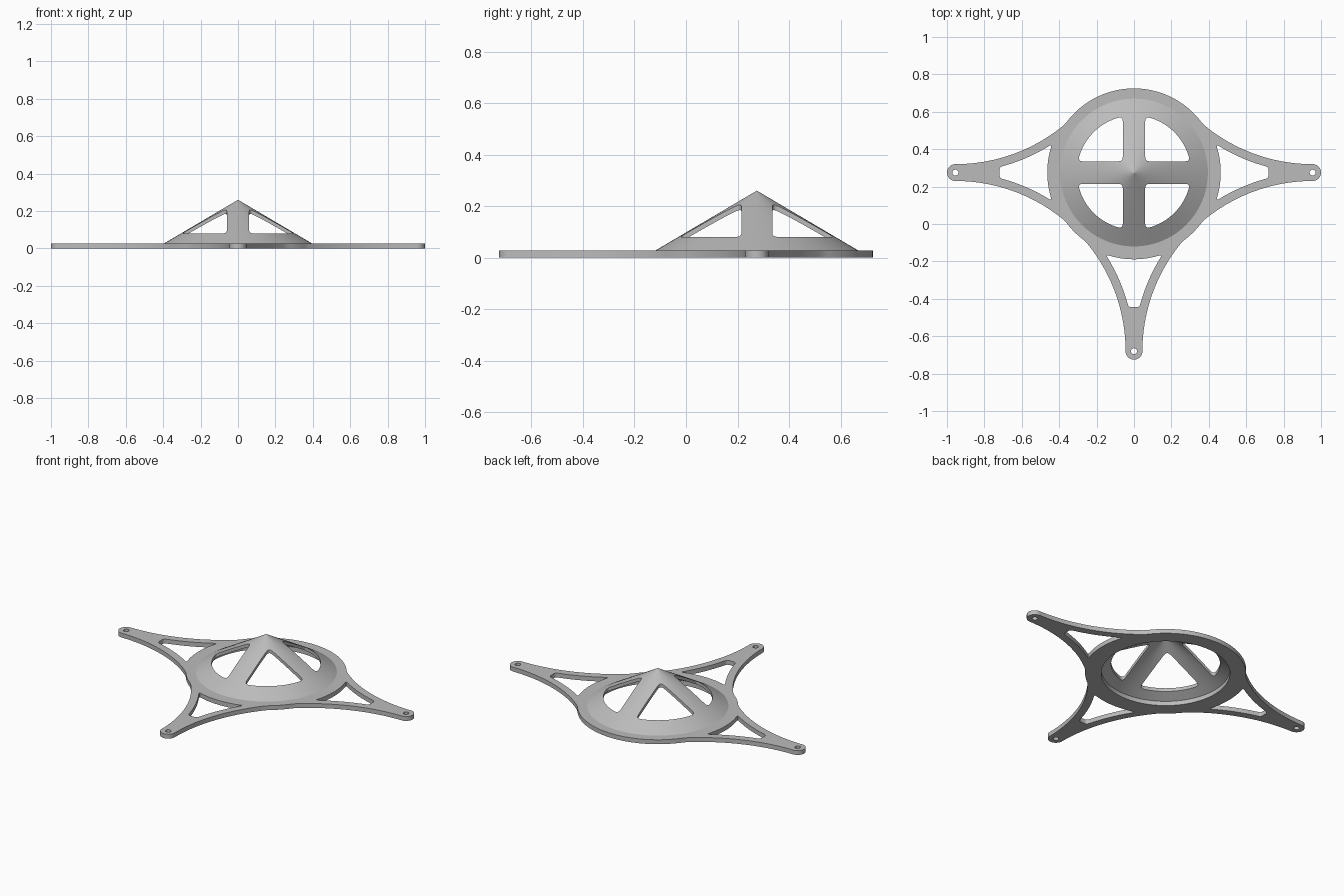
import bpy, bmesh
from math import cos, sin, radians, sqrt, asin, degrees, pi
from mathutils import Vector, Matrix

if "Cube" in bpy.data.objects:
    bpy.data.objects.remove(bpy.data.objects["Cube"])

HUB_Y = 0.275        # hub centre
THICK = 0.027        # plate thickness
REACH = 0.955        # hub centre to bolt hole
TIP_R = 0.045
SWEEP_R = REACH - TIP_R
RING_R = 0.45
CONE_R, HOLE_R, APEX = 0.395, 0.36, 0.26
SLOPE = (APEX - THICK) / CONE_R

grey = bpy.data.materials.new("grey plastic")
grey.use_nodes = True
grey.diffuse_color = (0.5, 0.5, 0.5, 1)
grey.node_tree.nodes["Principled BSDF"].inputs["Base Color"].default_value = (0.5, 0.5, 0.5, 1)


def arc(x, y, r, start, end, n=32, closed=False):
    """Points along an arc; the end point is included only if closed."""
    steps = [radians(start + (end - start) * i / n) for i in range(n + closed)]
    return [Vector((x + r * cos(a), y + r * sin(a))) for a in steps]


def line(a, b, n=40):
    return [Vector(a).lerp(Vector(b), i / n) for i in range(n + 1)]


def rounded(sides, trim):
    """Join sides end to end into a loop with rounded corners."""
    cut = [[p for p in s if (p - s[0]).length >= trim and (p - s[-1]).length >= trim] for s in sides]
    loop = []
    for i, side in enumerate(cut):
        nxt, corner = cut[(i + 1) % len(cut)], sides[i][-1]
        loop += side
        for t in (0.2, 0.4, 0.6, 0.8):
            loop.append(side[-1].lerp(corner, t).lerp(corner.lerp(nxt[0], t), t))
    return loop


def turned(points, angle):
    m = Matrix.Rotation(radians(angle), 2)
    return [m @ p for p in points]


def plate_from_loops(name, loops, z, height):
    """Extruded flat shape; inner loops become holes."""
    curve = bpy.data.curves.new(name, 'CURVE')
    curve.dimensions, curve.fill_mode, curve.extrude = '2D', 'BOTH', height / 2
    for loop in loops:
        spline = curve.splines.new('POLY')
        spline.points.add(len(loop) - 1)
        for point, p in zip(spline.points, loop):
            point.co = (p.x, p.y, 0, 1)
        spline.use_cyclic_u = True
    obj = bpy.data.objects.new(name, curve)
    bpy.context.collection.objects.link(obj)
    obj.location = (0, HUB_Y, z + height / 2)
    select(obj)
    bpy.ops.object.convert(target='MESH')
    obj = bpy.context.object
    bm = bmesh.new()
    bm.from_mesh(obj.data)
    bmesh.ops.remove_doubles(bm, verts=bm.verts, dist=1e-5)
    bmesh.ops.recalc_face_normals(bm, faces=bm.faces)
    bm.to_mesh(obj.data)
    bm.free()
    return obj


def select(obj):
    bpy.ops.object.select_all(action='DESELECT')
    obj.select_set(True)
    bpy.context.view_layer.objects.active = obj


def finish(obj):
    obj.data.materials.clear()
    obj.data.materials.append(grey)
    select(obj)
    bpy.ops.object.shade_smooth_by_angle(angle=radians(25))


# Base plate outline: three swept arms joined to a ring
c = REACH
outline = (arc(c, 0, TIP_R, -90, 90) + arc(c, c, SWEEP_R, 270, 225)
           + arc(0, 0, RING_R, 45, 135) + arc(-c, c, SWEEP_R, -45, -90)
           + arc(-c, 0, TIP_R, 90, 270) + arc(-c, -c, SWEEP_R, 90, 0, 64)
           + arc(0, -c, TIP_R, 180, 360) + arc(c, -c, SWEEP_R, 180, 90, 64))
outline = [p * max(1, RING_R / p.length) for p in outline]

# Arm window: two swept sides, a blunt end and an inner side along the ring
inner_r = SWEEP_R + 0.045


def sweep_angle(x):
    return 270 - degrees(asin((c - x) / inner_r))


near, far = 0.438, 0.72
lower = arc(c, -c, inner_r, 360 - sweep_angle(near), 360 - sweep_angle(far), 60, True)
upper = [Vector((p.x, -p.y)) for p in reversed(lower)]
half = degrees(asin(upper[-1].y / upper[-1].length))
ring_side = arc(0, 0, upper[-1].length, half, -half, 60, True)
window = rounded([lower, line(lower[-1], upper[0]), upper, ring_side], 0.016)

loops = [outline, arc(0, 0, HOLE_R, 0, 360, 96)]
for angle in (0, 180, 270):
    loops.append(turned(window, angle))
    loops.append(turned(arc(c, 0, 0.016, 0, 360, 24), angle))
finish(plate_from_loops("base_plate", loops, 0, THICK))

# Conical hub shell, its foot sunk into the plate
inner_apex = THICK + HOLE_R * SLOPE
foot = THICK / 2
profile = [(0, APEX), (0.008, APEX - 0.008 * SLOPE), (CONE_R, THICK), (CONE_R, foot),
           (HOLE_R + 0.002, foot), (HOLE_R, THICK), (0.008, inner_apex - 0.008 * SLOPE), (0, inner_apex)]
bm = bmesh.new()
verts = [bm.verts.new((r, 0, z)) for r, z in profile]
edges = [bm.edges.new(pair) for pair in zip(verts, verts[1:])]
bmesh.ops.spin(bm, geom=verts + edges, cent=(0, 0, 0), axis=(0, 0, 1), angle=2 * pi, steps=96)
bmesh.ops.remove_doubles(bm, verts=bm.verts, dist=1e-5)
bmesh.ops.recalc_face_normals(bm, faces=bm.faces)
mesh = bpy.data.meshes.new("cone_hub")
bm.to_mesh(mesh)
bm.free()
cone = bpy.data.objects.new("cone_hub", mesh)
cone.location.y = HUB_Y
bpy.context.collection.objects.link(cone)

# Four quarter openings leave a cross of spokes
bar, open_r = 0.06, 0.305
edge = sqrt(open_r ** 2 - bar ** 2)
tilt = degrees(asin(bar / open_r))
quarter = rounded([line((bar, bar), (edge, bar)),
                   arc(0, 0, open_r, tilt, 90 - tilt, 40, True),
                   line((bar, edge), (bar, bar))], 0.02)
cutter = plate_from_loops("opening_cutter", [turned(quarter, a) for a in (0, 90, 180, 270)], 0.035, 0.4)
cut = cone.modifiers.new("openings", 'BOOLEAN')
cut.operation, cut.solver, cut.object = 'DIFFERENCE', 'EXACT', cutter
select(cone)
bpy.ops.object.modifier_apply(modifier=cut.name)
bpy.data.objects.remove(cutter)
finish(cone)
